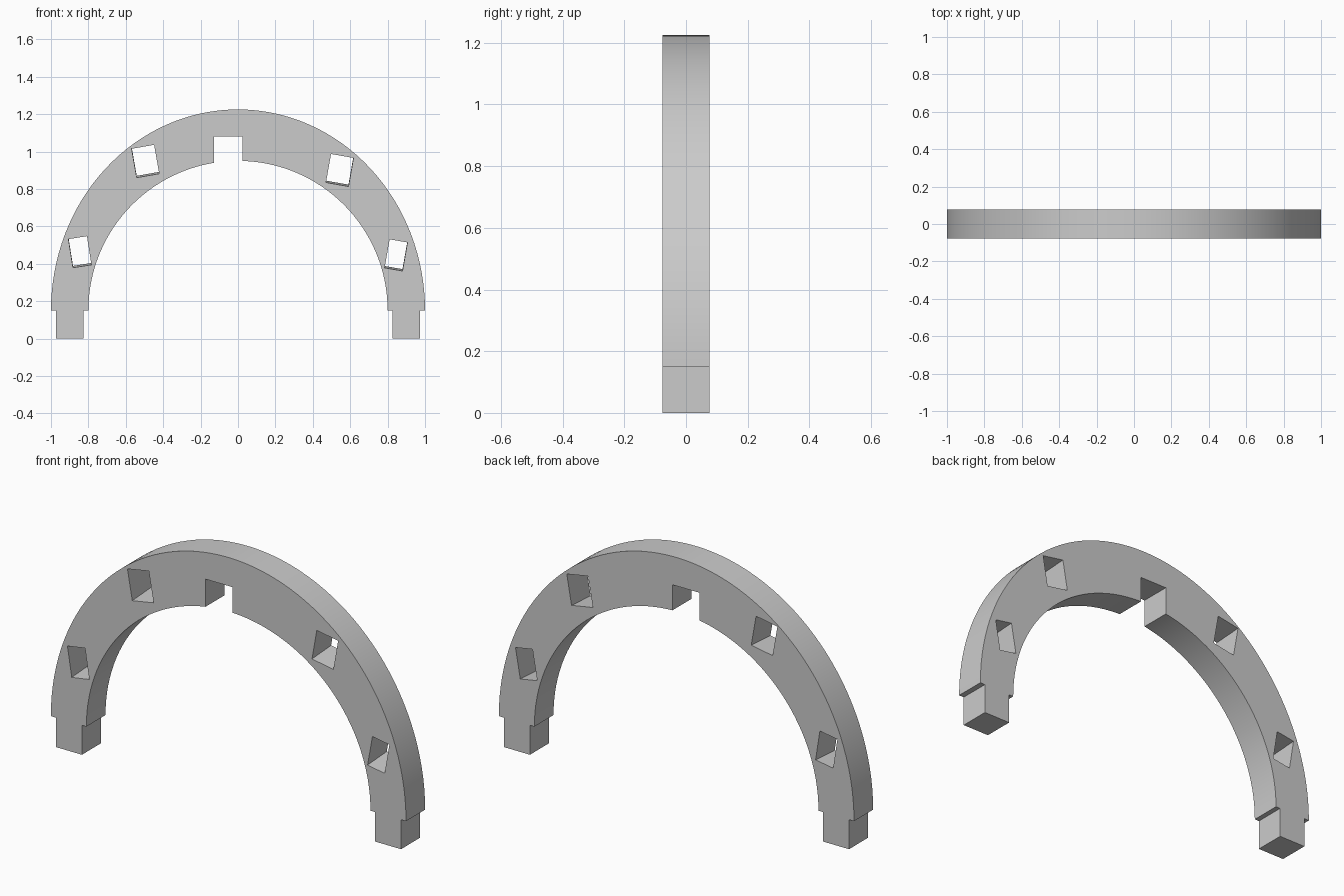
import bpy, bmesh
from math import sin, cos, pi, radians
from mathutils import Matrix, Vector

if "Cube" in bpy.data.objects:
    bpy.data.objects.remove(bpy.data.objects["Cube"])

HALF = 0.077      # half of the arch thickness
SPRING = 0.15     # height where the arc starts
STEPS = 64

grey = bpy.data.materials.new("stone grey")
grey.use_nodes = True
colour = (0.6, 0.6, 0.6, 1)
grey.diffuse_color = colour
grey.node_tree.nodes["Principled BSDF"].inputs["Base Color"].default_value = colour


def prism(name, outline, back_rise=0.0):
    """Extrude an x-z outline from front to back; back_rise lifts the back end."""
    bm = bmesh.new()
    face = bm.faces.new([bm.verts.new((x, -HALF, z)) for x, z in outline])
    result = bmesh.ops.extrude_face_region(bm, geom=[face])
    for v in result["geom"]:
        if isinstance(v, bmesh.types.BMVert):
            v.co += Vector((0, 2 * HALF, back_rise))
    bmesh.ops.recalc_face_normals(bm, faces=bm.faces)
    mesh = bpy.data.meshes.new(name)
    bm.to_mesh(mesh)
    bm.free()
    mesh.materials.append(grey)
    obj = bpy.data.objects.new(name, mesh)
    bpy.context.collection.objects.link(obj)
    return obj


def arc(rx, rz):
    return [(rx * cos(pi * i / STEPS), SPRING + rz * sin(pi * i / STEPS))
            for i in range(STEPS + 1)]


# Arch body with a narrower square foot at each end
left_foot = [(0.825, SPRING), (0.825, 0), (0.972, 0), (0.972, SPRING)]
right_foot = [(-x, z) for x, z in reversed(left_foot)]
arch = prism("arch", arc(1.0, 1.075) + right_foot + arc(0.8, 0.8)[::-1] + left_foot)


def cut(name, x, z, width, height, tilt=0.0, rise=0.0):
    """Cut a tilted rectangular opening through the arch."""
    w, h = width / 2, height / 2
    turn = Matrix.Rotation(radians(tilt), 2)
    corners = [turn @ Vector(c) + Vector((x, z))
               for c in ((-w, -h), (w, -h), (w, h), (-w, h))]
    cutter = prism(name, corners, rise)
    # Lengthen the cutter along its own slope so it passes both faces
    for v in cutter.data.vertices:
        side = 1 if v.co.y > 0 else -1
        v.co += side * Vector((0, 2 * HALF, rise))
    cutter.hide_render = True
    mod = arch.modifiers.new(name, "BOOLEAN")
    mod.operation = "DIFFERENCE"
    mod.solver = "EXACT"
    mod.object = cutter
    bpy.context.view_layer.objects.active = arch
    bpy.ops.object.modifier_apply(modifier=name)
    bpy.data.objects.remove(cutter)


# Notch beside the crown, then the four slanted openings
cut("notch", -0.053, 0.98, 0.152, 0.2)
cut("upper_right_opening", -0.495, 0.948, 0.122, 0.157, 10, 0.01)
cut("lower_right_opening", -0.845, 0.463, 0.100, 0.155, 9, 0.01)
cut("upper_left_opening", 0.544, 0.900, 0.122, 0.155, -10, 0.01)
cut("lower_left_opening", 0.845, 0.446, 0.097, 0.155, -10, 0.01)

bpy.ops.object.select_all(action="DESELECT")
arch.select_set(True)
bpy.context.view_layer.objects.active = arch
bpy.ops.object.shade_smooth_by_angle(angle=radians(30))
